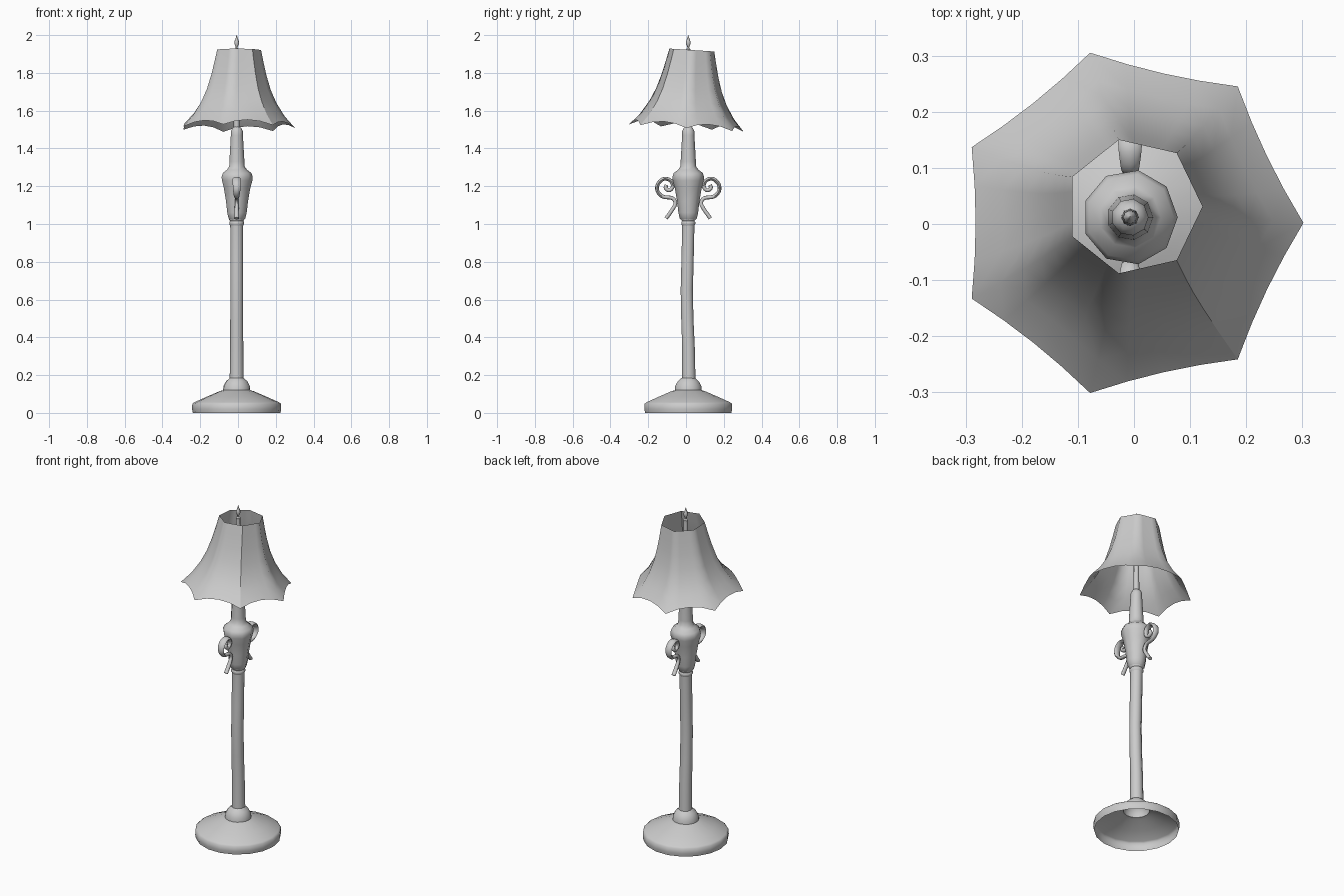
import bpy, bmesh, math
from mathutils import Vector

if "Cube" in bpy.data.objects:
    bpy.data.objects.remove(bpy.data.objects["Cube"])

CX, CY = -0.007, 0.012


def finish(name, bm, angle=50):
    bmesh.ops.recalc_face_normals(bm, faces=bm.faces)
    me = bpy.data.meshes.new(name)
    bm.to_mesh(me)
    bm.free()
    ob = bpy.data.objects.new(name, me)
    bpy.context.collection.objects.link(ob)
    bpy.ops.object.select_all(action='DESELECT')
    ob.select_set(True)
    bpy.context.view_layer.objects.active = ob
    bpy.ops.object.shade_smooth_by_angle(angle=math.radians(angle))
    return ob


def skin(bm, rings):
    n = len(rings[0])
    for a, b in zip(rings, rings[1:]):
        for i in range(n):
            j = (i + 1) % n
            bm.faces.new((a[i], a[j], b[j], b[i]))


def lathe(name, profile, sides, angle=50):
    # profile entries: radius, height, optional sideways drift in y
    bm = bmesh.new()
    rings = []
    for r, z, *d in profile:
        dy = d[0] if d else 0
        rings.append([bm.verts.new((CX + r * math.cos(math.tau * i / sides),
                                    CY + dy + r * math.sin(math.tau * i / sides), z))
                      for i in range(sides)])
    skin(bm, rings)
    return finish(name, bm, angle)


# Hollow foot
lathe("base", [(.232, 0), (.236, .02), (.235, .048), (.225, .056), (.16, .085), (.09, .115),
               (.072, .12), (.07, .142), (.056, .168), (.036, .185)], 18)

# Slightly bowed pole
lathe("pole", [(.037, .18, .003), (.035, .35, .001), (.034, .5, -.005), (.034, .65, -.008),
               (.034, .8, -.004), (.034, .98, 0), (.035, 1.0)], 10, 60)

# Collar rings
lathe("collar", [(.034, .99), (.039, 1.0), (.039, 1.01), (.035, 1.016), (.041, 1.024),
                 (.041, 1.032), (.036, 1.04)], 10)

# Urn and upper stem
lathe("urn", [(.036, 1.02), (.046, 1.03), (.053, 1.06), (.06, 1.12), (.072, 1.19), (.083, 1.23),
              (.085, 1.25), (.078, 1.27), (.055, 1.287), (.042, 1.305), (.041, 1.33),
              (.033, 1.47), (.033, 1.49), (.024, 1.508), (.015, 1.515)], 9, 60)

# Rod inside the shade, and finial
lathe("rod", [(.016, 1.505), (.015, 1.7), (.012, 1.9), (.012, 1.922)], 8)
lathe("finial", [(.012, 1.915), (.013, 1.925), (.005, 1.932), (.006, 1.942), (.013, 1.955),
                 (.011, 1.968), (.005, 1.985), (.0008, 2.0)], 8)


# Scroll handles
def catmull(pts, steps=4):
    p = [Vector(q) for q in pts]
    p = [2 * p[0] - p[1]] + p + [2 * p[-1] - p[-2]]
    out = []
    for i in range(1, len(p) - 2):
        a, b, c, d = p[i - 1:i + 3]
        for k in range(steps):
            t = k / steps
            out.append(.5 * (2 * b + (c - a) * t + (2 * a - 5 * b + 4 * c - d) * t * t
                             + (3 * b - a - 3 * c + d) * t ** 3))
    return out + [p[-2]]


def handle(name, side):
    # path entries: y distance from the stem, height, half width
    path = catmull([(.117, 1.03, .013), (.085, 1.075, .012), (.068, 1.11, .009), (.085, 1.137, .01),
                    (.135, 1.145, .014), (.163, 1.175, .019), (.160, 1.213, .021),
                    (.127, 1.240, .021), (.092, 1.228, .017), (.082, 1.198, .014),
                    (.1, 1.178, .012), (.12, 1.19, .011), (.115, 1.207, .01)])
    bm = bmesh.new()
    rings = []
    for i, p in enumerate(path):
        t = path[min(i + 1, len(path) - 1)] - path[max(i - 1, 0)]
        ny, nz = Vector((-t.y, t.x)).normalized()
        ring = []
        for k in range(8):
            a = math.tau * k / 8
            h = .01 * math.sin(a)
            ring.append(bm.verts.new((CX + p.z * math.cos(a),
                                      CY + side * (p.x + ny * h), p.y + nz * h)))
        rings.append(ring)
    skin(bm, rings)
    bm.faces.new(rings[0])
    bm.faces.new(rings[-1])
    finish(name, bm, 60)


handle("handle_back", 1)
handle("handle_front", -1)

# Seven-cornered scalloped shade, leaning a little
SIDES, SEG = 7, 4
top, bottom = Vector((0, .031)), Vector((-.009, .002))
bm = bmesh.new()
rings = []
for r, z in [(.122, 1.923), (.136, 1.86), (.153, 1.79), (.178, 1.71), (.21, 1.64),
             (.255, 1.57), (.311, 1.508)]:
    s = (1.923 - z) / .415
    c = top.lerp(bottom, s)
    ring = []
    for i in range(SIDES * SEG):
        k, f = divmod(i, SEG)
        f /= SEG
        a, b = (Vector((math.cos(math.tau * q / SIDES), math.sin(math.tau * q / SIDES)))
                for q in (k, k + 1))
        scallop = 4 * f * (1 - f)
        p = c + a.lerp(b, f) * r * (1 - .025 * scallop * s)
        ring.append(bm.verts.new((p.x, p.y, z - .065 * p.y + .027 * scallop * s ** 3)))
    rings.append(ring)
skin(bm, rings)
# One crisp seam on the front right corner
for a, b in zip(rings, rings[1:]):
    bm.edges.get((a[6 * SEG], b[6 * SEG])).smooth = False
me = bpy.data.meshes.new("shade")
bmesh.ops.recalc_face_normals(bm, faces=bm.faces)
for f in bm.faces:
    f.smooth = True
bm.to_mesh(me)
bm.free()
bpy.context.collection.objects.link(bpy.data.objects.new("shade", me))
